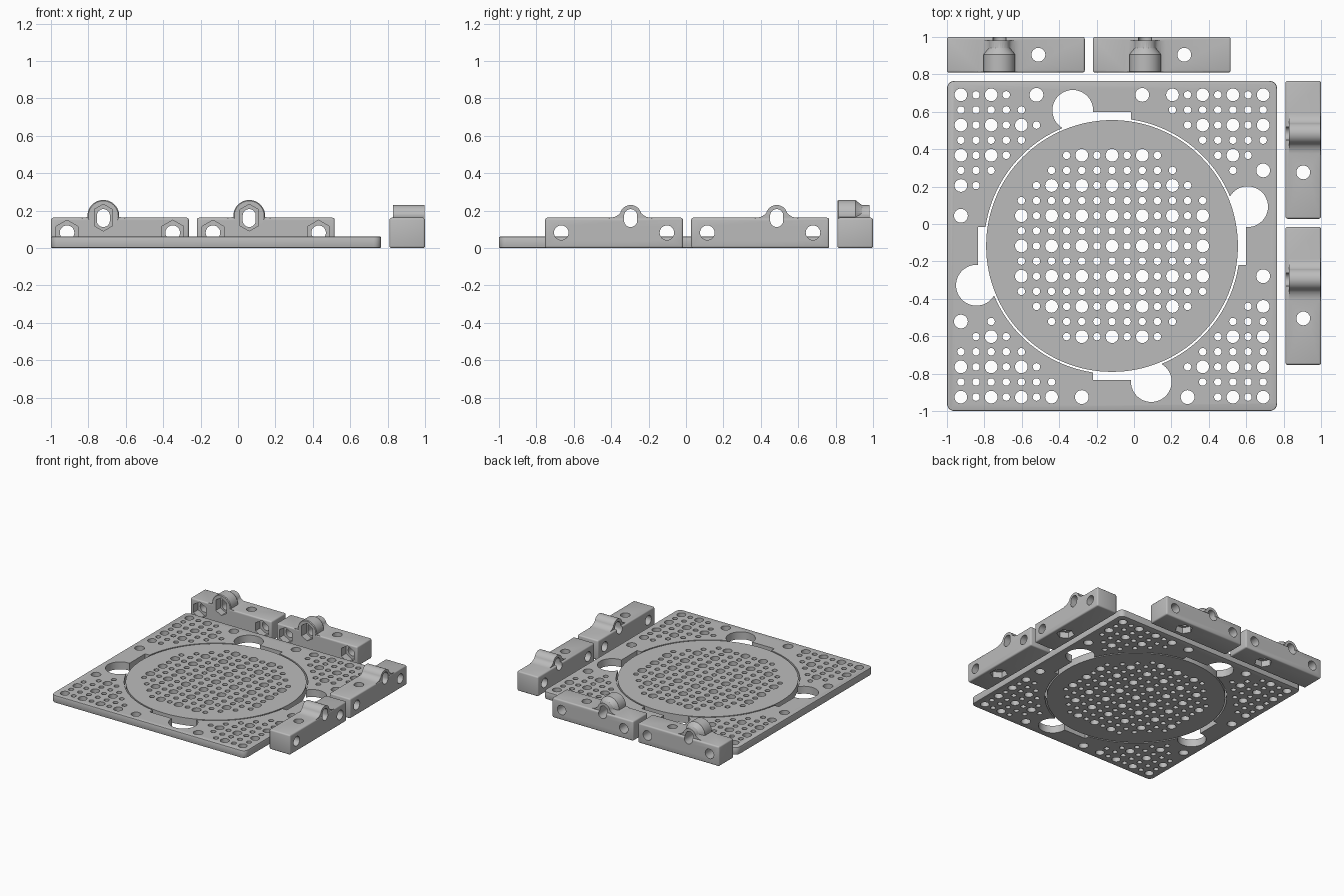
import bpy, bmesh, math
from mathutils import Vector

if "Cube" in bpy.data.objects:
    bpy.data.objects.remove(bpy.data.objects["Cube"], do_unlink=True)

grey = bpy.data.materials.new("plain_grey")
grey.use_nodes = True
grey.diffuse_color = (0.5, 0.5, 0.5, 1)
grey.node_tree.nodes["Principled BSDF"].inputs["Base Color"].default_value = (0.5, 0.5, 0.5, 1)

CENTER = -0.1175        # plate centre on both x and y
PITCH = 0.0808          # hole grid spacing
THICK = 0.061
BIG, SMALL = 0.034, 0.02
LENGTH, DEPTH, HEIGHT = 0.737, 0.19, 0.162
BOSS_U, BOSS_Z = 0.28, 0.172


def circle(x, y, r, n=24, start=0.0):
    return [(x + r * math.cos(start + math.tau * k / n),
             y + r * math.sin(start + math.tau * k / n)) for k in range(n)]


def slot(x, low, high, r, n):
    """Upright polygon stretched between two centre heights."""
    return [(px, py + (high if py > 0 else low))
            for px, py in circle(0, 0, r, n, math.pi / n if n > 6 else math.pi / 6)
            for px in [px + x]]


def rect(x0, y0, x1, y1):
    return [(x0, y0), (x1, y0), (x1, y1), (x0, y1)]


def turn(p, quarter):
    """Rotate a point by quarter turns."""
    x, y = p
    for _ in range(quarter):
        x, y = -y, x
    return x, y


def prisms(name, outlines, lo, hi, axis="Z"):
    """Object made of extruded outlines, along z or along y."""
    bm = bmesh.new()
    for pts in outlines:
        put = (lambda p, d: (p[0], p[1], d)) if axis == "Z" else (lambda p, d: (p[0], d, p[1]))
        base = [bm.verts.new(put(p, lo)) for p in pts]
        top = [bm.verts.new(put(p, hi)) for p in pts]
        bm.faces.new(base)
        bm.faces.new(top)
        for i in range(len(pts)):
            j = (i + 1) % len(pts)
            bm.faces.new((base[i], base[j], top[j], top[i]))
    bmesh.ops.recalc_face_normals(bm, faces=bm.faces)
    return from_bmesh(name, bm)


def from_bmesh(name, bm):
    mesh = bpy.data.meshes.new(name)
    bm.to_mesh(mesh)
    bm.free()
    mesh.materials.append(grey)
    obj = bpy.data.objects.new(name, mesh)
    bpy.context.collection.objects.link(obj)
    return obj


def bake(obj):
    """Apply the modifiers."""
    deps = bpy.context.evaluated_depsgraph_get()
    mesh = bpy.data.meshes.new_from_object(obj.evaluated_get(deps))
    obj.modifiers.clear()
    obj.data = mesh


def combine(obj, other, operation="DIFFERENCE"):
    mod = obj.modifiers.new("combine", "BOOLEAN")
    mod.operation, mod.object, mod.solver = operation, other, "EXACT"
    bake(obj)
    bpy.data.objects.remove(other, do_unlink=True)


def bevel(obj, width, segments=2):
    mod = obj.modifiers.new("bevel", "BEVEL")
    mod.width, mod.segments, mod.limit_method = width, segments, "ANGLE"
    bake(obj)


def smooth(obj):
    bpy.ops.object.select_all(action="DESELECT")
    obj.select_set(True)
    bpy.context.view_layer.objects.active = obj
    bpy.ops.object.shade_smooth_by_angle(angle=math.radians(32))


def grid_holes(cells):
    """Big holes where both grid indices are even, small ones elsewhere."""
    return [circle(i * PITCH, j * PITCH, BIG if i % 2 == 0 and j % 2 == 0 else SMALL,
                   24 if i % 2 == 0 and j % 2 == 0 else 16) for i, j in cells]


# Square base plate with rounded corners
half = 0.8825
corner = 0.04
outline = []
for q in range(4):
    for k in range(6):
        a = math.pi / 2 * k / 5
        outline.append(turn((half - corner + corner * math.cos(a),
                             half - corner + corner * math.sin(a)), q))
plate = prisms("base_plate", [outline], 0, THICK)
bevel(plate, 0.006)
combine(plate, prisms("ring_cut", [circle(0, 0, 0.684, 128)], -1, 1))
# Finger openings and locking notches around the ring
combine(plate, prisms("finger_cut", [[turn(p, q) for p in circle(-0.21, 0.725, 0.109, 48)]
                                     for q in range(4)], -1, 1))
combine(plate, prisms("notch_cut", [[turn(p, q) for p in rect(-0.12, 0.6, 0.102, 0.716)]
                                    for q in range(4)], -1, 1))
# Corner hole pattern, repeated four times by rotation
rows = {10: (4, 10), 9: (4, 10), 8: (5, 10), 7: (6, 10), 6: (7, 9), 5: (8, 8)}
cells = [(i, j) for j, (a, b) in rows.items() for i in range(a, b + 1)]
holes = grid_holes([turn(c, q) for c in cells for q in range(4)])
holes += [circle(*[v * PITCH for v in turn(c, q)], 0.037)
          for c in ((2, 10), (10, 5)) for q in range(4)]
combine(plate, prisms("corner_holes", holes, -1, 1))

# Round insert with its perforated field
disc = prisms("round_insert", [circle(0, 0, 0.673, 128)], 0, THICK)
field = [(i, j) for i in range(-6, 7) for j in range(-6, 7) if i * i + j * j <= 45]
combine(disc, prisms("field_holes", grid_holes(field), -1, 1))
for part in (plate, disc):
    part.location = (CENTER, CENTER, 0)
    smooth(part)


def flared_boss():
    """Outline of the rounded hump that blends into the rail top."""
    side = [(0.115, 0.14), (0.115, 0.161), (0.085, 0.166), (0.067, 0.177)]
    arc = [(0.058 * math.cos(a), BOSS_Z + 0.058 * math.sin(a))
           for a in [math.pi * (0.08 + 0.84 * k / 16) for k in range(17)]]
    pts = side + arc + [(-x, z) for x, z in reversed(side)]
    return [(x + BOSS_U, z) for x, z in pts]


def barrel():
    """Turned nut housing: wide at the inner face, tapering outwards."""
    bm = bmesh.new()
    rings = []
    for v, r in ((0, 0.08), (0.006, 0.085), (0.095, 0.085), (0.13, 0.058), (0.15, 0.056)):
        rings.append([bm.verts.new((x, v, z)) for x, z in circle(BOSS_U, BOSS_Z, r, 40)])
    for a, b in zip(rings, rings[1:]):
        for i in range(len(a)):
            j = (i + 1) % len(a)
            bm.faces.new((a[i], a[j], b[j], b[i]))
    bm.faces.new(rings[0])
    bm.faces.new(rings[-1])
    bmesh.ops.recalc_face_normals(bm, faces=bm.faces)
    return from_bmesh("barrel", bm)


def edge_rail(name, nut_side):
    """Rail along x; y runs from the inner face to the outer face."""
    rail = prisms(name, [rect(0, 0, LENGTH, DEPTH)], 0, HEIGHT)
    bevel(rail, 0.011, 3)
    start, end = (0.002, DEPTH - 0.018) if nut_side else (0.018, DEPTH - 0.002)
    combine(rail, prisms("boss", [flared_boss()], start, end, "Y"), "UNION")
    if nut_side:
        combine(rail, barrel(), "UNION")
    # Cross holes: slotted one in the boss, a round one near each end
    ends = (0.086, LENGTH - 0.086)
    cross = [circle(u, 0.082, 0.039) for u in ends] + [slot(BOSS_U, 0.147, 0.173, 0.035, 24)]
    combine(rail, prisms("cross_holes", cross, -1, 1, "Y"))
    if nut_side:
        pockets = [circle(u, 0.082, 0.067, 6, math.pi / 6) for u in ends]
        pockets.append([(x, z) for x, z in slot(BOSS_U, 0.147, 0.178, 0.056, 6)])
        combine(rail, prisms("nut_pockets", pockets, -1, 0.06, "Y"))
    # Vertical hole with a nut pocket underneath
    combine(rail, prisms("drop_hole", [circle(0.489, 0.095, 0.037)], -1, 1))
    combine(rail, prisms("drop_pocket", [circle(0.489, 0.095, 0.067, 6)], -1, 0.05))
    smooth(rail)
    return rail


# Two rails behind the plate and two on its left side
for label, x in (("outer", -1.0), ("inner", -0.22)):
    edge_rail("back_rail_" + label, True).location = (x, 0.81, 0)
for label, y in (("rear", 0.765), ("front", -0.016)):
    rail = edge_rail("side_rail_" + label, False)
    rail.location = (0.81, y, 0)
    rail.rotation_euler = (0, 0, -math.pi / 2)
